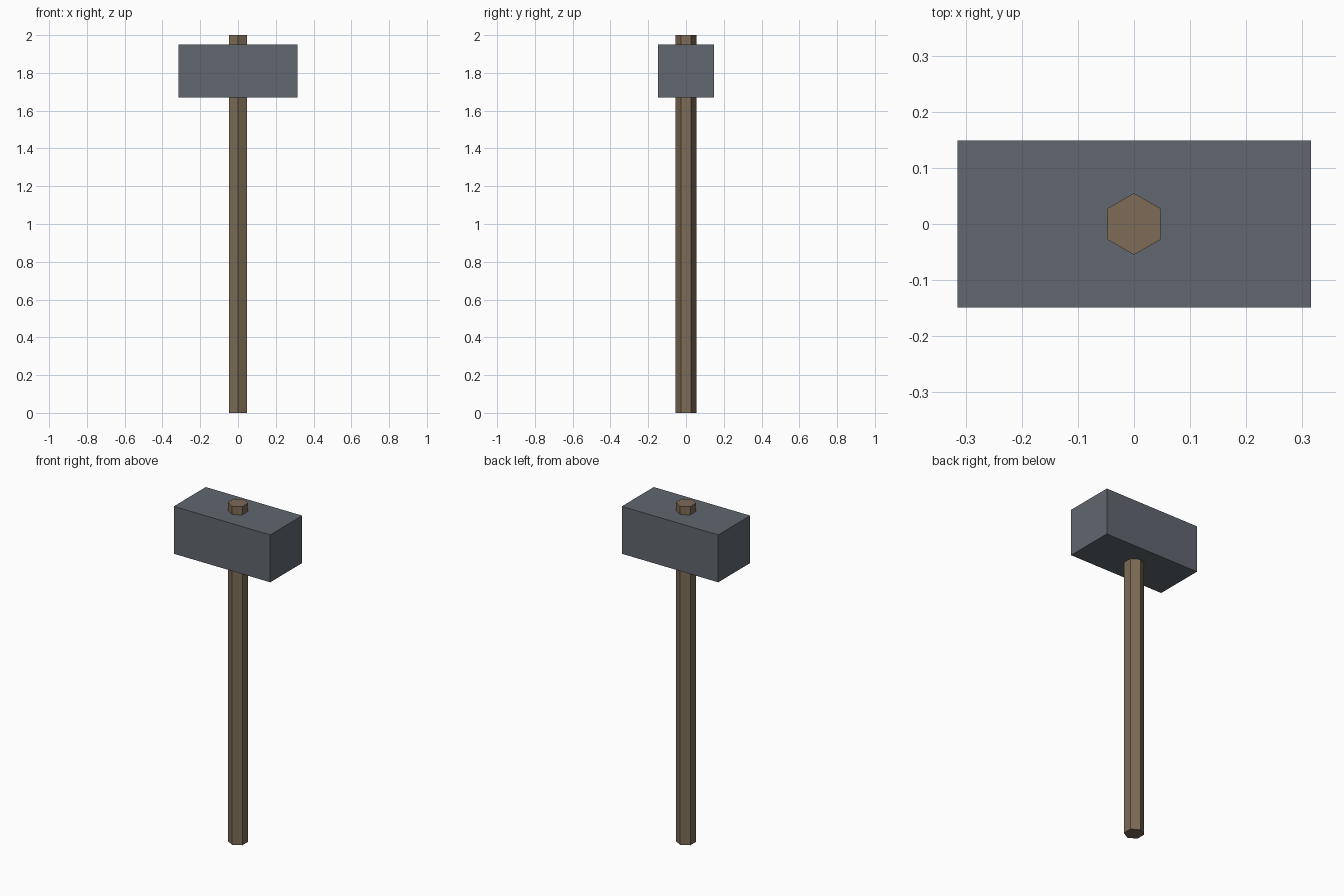
import bpy

if "Cube" in bpy.data.objects:
    bpy.data.objects.remove(bpy.data.objects["Cube"])


def material(name, rgb):
    m = bpy.data.materials.new(name)
    m.diffuse_color = (*rgb, 1.0)
    m.use_nodes = True
    m.node_tree.nodes["Principled BSDF"].inputs["Base Color"].default_value = m.diffuse_color
    return m


wood = material("brown wood", (0.205, 0.147, 0.093))
steel = material("grey steel", (0.119, 0.136, 0.160))

# Hexagonal handle, running right through the head, corners on +y and -y
bpy.ops.mesh.primitive_cylinder_add(vertices=6, radius=0.055, depth=2.0, location=(0, 0, 1.0))
handle = bpy.context.object
handle.name = "handle"
handle.data.materials.append(wood)

# Block head
bpy.ops.mesh.primitive_cube_add(size=1, location=(0, 0, 1.811))
head = bpy.context.object
head.name = "hammer_head"
head.scale = (0.63, 0.298, 0.28)
bpy.ops.object.transform_apply(location=False, rotation=False, scale=True)
head.data.materials.append(steel)
